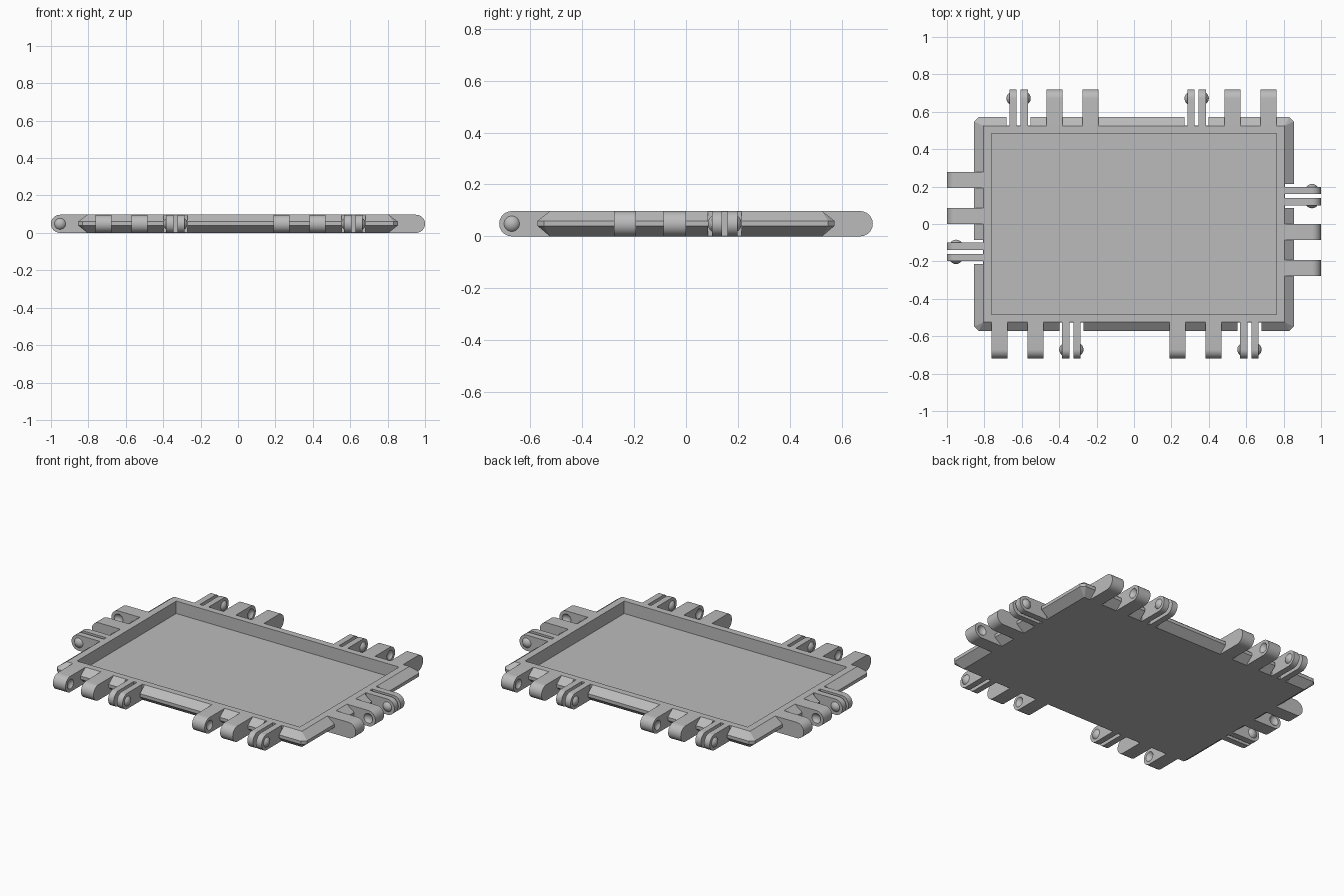
import bpy, bmesh
from math import pi, sin, cos, radians
from mathutils import Matrix, Vector

if "Cube" in bpy.data.objects:
    bpy.data.objects.remove(bpy.data.objects["Cube"])

H = 0.097               # overall height
R = H / 2               # radius of the rounded hinge ends
REACH = 0.195           # how far hinges stand out from the rim
PIVOT = Vector((0, R - REACH, R))
RIM_X, RIM_Y = 0.805, 0.525
LUG_W, PLATE_W, PAIR_W, PITCH = 0.086, 0.038, 0.098, 0.192
BALL, CAP = 0.036, 0.016    # button sphere radius and visible cap height

gray = bpy.data.materials.new("plain_gray")
gray.use_nodes = True
gray.diffuse_color = (0.5, 0.5, 0.5, 1)
gray.node_tree.nodes["Principled BSDF"].inputs["Base Color"].default_value = gray.diffuse_color


def to_mesh(bm, name):
    bmesh.ops.recalc_face_normals(bm, faces=bm.faces)
    me = bpy.data.meshes.new(name)
    bm.to_mesh(me)
    bm.free()
    me.materials.append(gray)
    return me


def add(name, me, matrix=Matrix()):
    ob = bpy.data.objects.new(name, me)
    bpy.context.collection.objects.link(ob)
    ob.matrix_world = matrix
    return ob


def smooth(me):
    me.shade_smooth()
    me.set_sharp_from_angle(angle=radians(35))
    return me


def carve(name, me, cutter_bm):
    """Subtract a cutter from a mesh and return the result as a new mesh."""
    target = add(name + "_blank", me)
    cutter = add(name + "_cutter", to_mesh(cutter_bm, name + "_cutter"))
    cutter.hide_render = True
    mod = target.modifiers.new("cut", 'BOOLEAN')
    mod.operation, mod.solver, mod.object = 'DIFFERENCE', 'EXACT', cutter
    bpy.context.view_layer.update()
    graph = bpy.context.evaluated_depsgraph_get()
    result = bpy.data.meshes.new_from_object(target.evaluated_get(graph))
    result.name = name
    for ob in (target, cutter):
        bpy.data.objects.remove(ob)
    return result


def tongue(name, width, x=0):
    """Slab with a half-round outer end, standing out toward -y."""
    bm = bmesh.new()
    arc = [(-REACH + R - R * cos(a), R + R * sin(a))
           for a in (pi * (i / 20 - 0.5) for i in range(21))]
    face = bm.faces.new([bm.verts.new((x - width / 2, y, z))
                         for y, z in [(0, 0)] + arc + [(0, H)]])
    ext = bmesh.ops.extrude_face_region(bm, geom=[face])["geom"]
    bmesh.ops.translate(bm, vec=(width, 0, 0),
                        verts=[v for v in ext if isinstance(v, bmesh.types.BMVert)])
    return to_mesh(bm, name)


def ball(centre):
    bm = bmesh.new()
    bmesh.ops.create_uvsphere(bm, u_segments=32, v_segments=20, radius=BALL,
                              matrix=Matrix.Translation(centre) @ Matrix.Rotation(pi / 2, 4, 'Y'))
    return bm


def dimpled_lug(side):
    x = side * (LUG_W / 2 + BALL - CAP)
    return smooth(carve("lug", tongue("lug", LUG_W), ball(PIVOT + Vector((x, 0, 0)))))


def button(side):
    """Domed cap on the outer face of a clip plate."""
    x = side * PAIR_W / 2
    bm = ball(PIVOT + Vector((x - side * (BALL - CAP), 0, 0)))
    bmesh.ops.bisect_plane(bm, geom=bm.verts[:] + bm.edges[:] + bm.faces[:],
                           plane_co=(x, 0, 0), plane_no=(side, 0, 0), clear_inner=True)
    bmesh.ops.holes_fill(bm, edges=[e for e in bm.edges if e.is_boundary])
    return smooth(to_mesh(bm, "button"))


# Hinge units: (side angle, rim distance, position of the middle lug)
units = [(turn + base, rim, u)
         for turn in (0, pi)
         for base, rim, u in ((0, RIM_Y, -0.527), (0, RIM_Y, 0.425), (pi / 2, RIM_X, -0.043))]


def place(angle, rim, u):
    return Matrix.Rotation(angle, 4, 'Z') @ Matrix.Translation((u, -rim, 0))


# Tray: stacked rings from the underside, over the bevelled rim, to the floor
bm = bmesh.new()
rings = []
for hx, hy, cut, z in ((RIM_X, RIM_Y, 0, 0), (0.855, 0.572, 0.024, 0.04),
                       (0.855, 0.572, 0.024, 0.06), (RIM_X, RIM_Y, 0, H),
                       (0.762, 0.485, 0, H), (0.762, 0.485, 0, 0.02)):
    corners = []
    for sx, sy in ((1, 1), (-1, 1), (-1, -1), (1, -1)):
        pair = [(sx * hx, sy * (hy - cut), z), (sx * (hx - cut), sy * hy, z)]
        corners += pair if sx * sy > 0 else pair[::-1]
    rings.append([bm.verts.new(c) for c in corners])
for low, high in zip(rings, rings[1:]):
    for i in range(8):
        j = (i + 1) % 8
        bm.faces.new((low[i], low[j], high[j], high[i]))
bm.faces.new(rings[0])
bm.faces.new(rings[-1])
bmesh.ops.remove_doubles(bm, verts=bm.verts, dist=1e-5)
tray = to_mesh(bm, "tray")

# Relief notches in the rim behind each clip
notches = bmesh.new()
for angle, rim, u in units:
    bmesh.ops.create_cube(notches, size=1, matrix=place(angle, rim, u + PITCH)
                          @ Matrix.Translation((0, -0.052, R))
                          @ Matrix.Diagonal((0.128, 0.1, 0.3, 1)))
add("tray", carve("tray", tray, notches))

# Hinge parts, shared between all units
offset = (PAIR_W - PLATE_W) / 2
parts = [("outer_lug", dimpled_lug(1), -PITCH), ("middle_lug", dimpled_lug(-1), 0)]
for side in (-1, 1):
    parts.append(("clip_plate", smooth(tongue("clip_plate", PLATE_W, side * offset)), PITCH))
    parts.append(("clip_button", button(side), PITCH))

for angle, rim, u in units:
    for name, me, shift in parts:
        add(name, me, place(angle, rim, u + shift))
